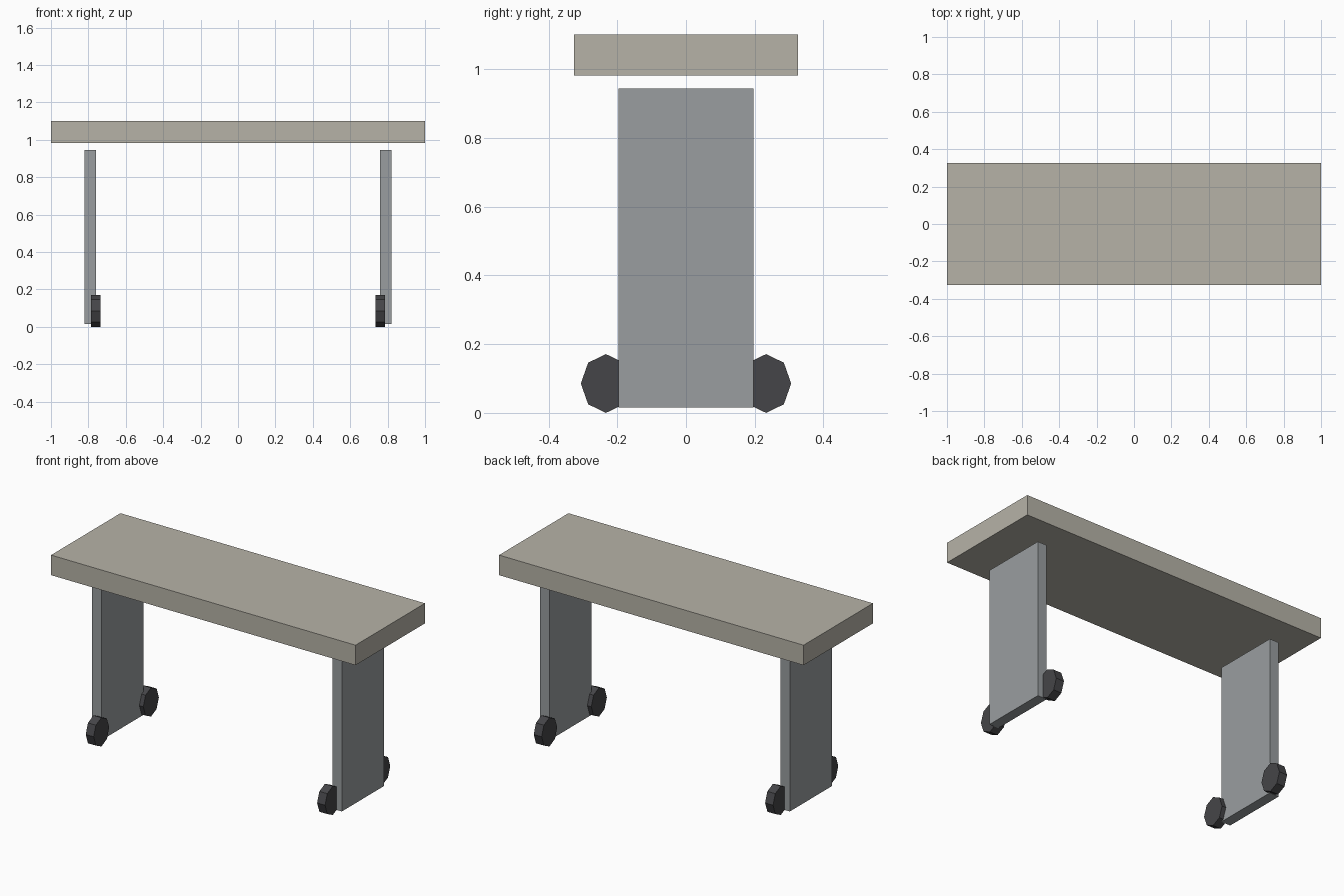
import bpy, bmesh
from math import pi
from mathutils import Matrix

if "Cube" in bpy.data.objects:
    bpy.data.objects.remove(bpy.data.objects["Cube"])


def material(name, color):
    m = bpy.data.materials.new(name)
    m.diffuse_color = (*color, 1)
    m.use_nodes = True
    m.node_tree.nodes["Principled BSDF"].inputs["Base Color"].default_value = m.diffuse_color
    return m


TOP = material("warm_grey", (0.47, 0.45, 0.39))
STEEL = material("cool_grey", (0.32, 0.34, 0.35))
RUBBER = material("dark_rubber", (0.06, 0.06, 0.065))


def finish(name, bm, mat):
    mesh = bpy.data.meshes.new(name)
    bmesh.ops.recalc_face_normals(bm, faces=bm.faces)
    bm.to_mesh(mesh)
    bm.free()
    mesh.materials.append(mat)
    obj = bpy.data.objects.new(name, mesh)
    bpy.context.collection.objects.link(obj)
    return obj


def box(name, center, size, mat):
    bm = bmesh.new()
    bmesh.ops.create_cube(bm, size=1, matrix=Matrix.Translation(center) @ Matrix.Diagonal((*size, 1)))
    return finish(name, bm, mat)


def wheel(name, center, mat):
    # Octagonal disc across x, a corner pointing up, slightly taller than wide
    bm = bmesh.new()
    place = (Matrix.Translation(center) @ Matrix.Diagonal((1, 0.073, 0.0855, 1))
             @ Matrix.Rotation(pi / 2, 4, 'Y'))
    bmesh.ops.create_cone(bm, cap_ends=True, segments=8, radius1=1, radius2=1, depth=0.052)
    # Put a vertex exactly at the top, whatever the primitive's start angle
    first = max(bm.verts, key=lambda v: v.co.x)
    if abs(first.co.x - 1) > 1e-3:
        bmesh.ops.rotate(bm, verts=bm.verts, matrix=Matrix.Rotation(pi / 8, 3, 'Z'))
    bmesh.ops.transform(bm, matrix=place, verts=bm.verts)
    return finish(name, bm, mat)


# Table top
box("table_top", (0, 0, 1.041), (2, 0.651, 0.119), TOP)

# Leg panels with a wheel at each lower corner, set towards the inside
for side, sx in (("left", -1), ("right", 1)):
    box(f"{side}_leg_panel", (sx * 0.79, 0, 0.48), (0.06, 0.394, 0.928), STEEL)
    for end, sy in (("front", -1), ("back", 1)):
        wheel(f"{side}_{end}_wheel", (sx * 0.76, sy * 0.233, 0.0855), RUBBER)
